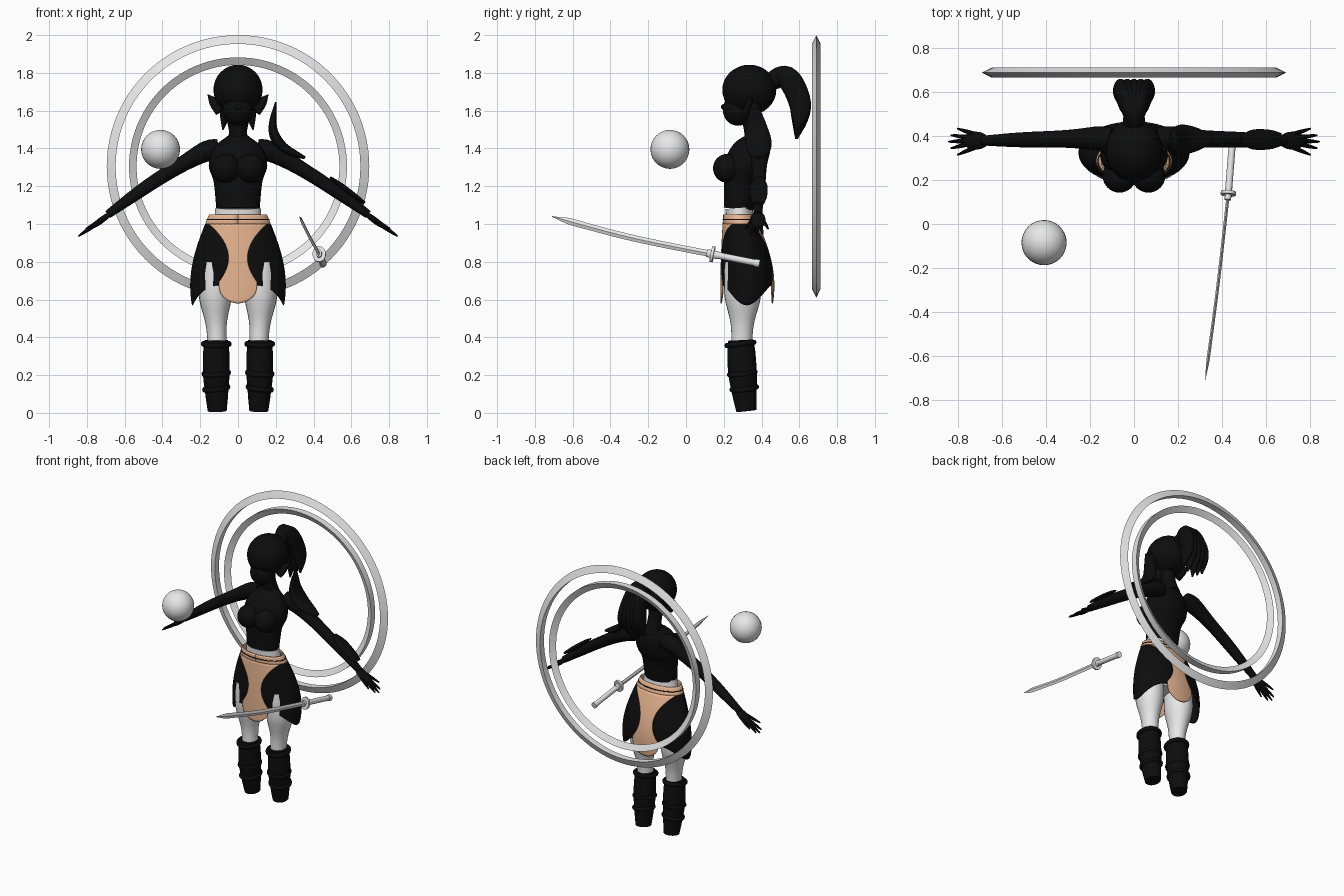
import bpy
import math
from mathutils import Vector

default_cube = bpy.data.objects.get("Cube")
if default_cube:
    bpy.data.objects.remove(default_cube, do_unlink=True)

ACROSS, DEPTH = Vector((1, 0, 0)), Vector((0, 1, 0))


def make_material(name, *rgb):
    material = bpy.data.materials.new(name)
    material.use_nodes = True
    material.diffuse_color = (*rgb, 1)
    shader = material.node_tree.nodes["Principled BSDF"]
    shader.inputs["Base Color"].default_value = (*rgb, 1)
    return material


BLACK = make_material("near_black", 0.004, 0.004, 0.004)
GREY = make_material("pale_grey", 0.8, 0.8, 0.8)
PEACH = make_material("peach", 0.8, 0.46, 0.28)


def build(name, verts, faces, material):
    mesh = bpy.data.meshes.new(name)
    mesh.from_pydata(verts, [], faces)
    mesh.materials.append(material)
    mesh.shade_smooth()
    mesh.set_sharp_from_angle(angle=math.radians(40))
    part = bpy.data.objects.new(name, mesh)
    bpy.context.collection.objects.link(part)
    return part


def grid_faces(rows, cols, wrap_cols=False, wrap_rows=False):
    return [(row * cols + col, row * cols + (col + 1) % cols,
             (row + 1) % rows * cols + (col + 1) % cols, (row + 1) % rows * cols + col)
            for row in range(rows if wrap_rows else rows - 1)
            for col in range(cols if wrap_cols else cols - 1)]


def along(keys, t):
    """Smooth curve through evenly spaced keys (numbers or vectors)."""
    last = len(keys) - 1
    index = min(int(t * last), last - 1)
    f = t * last - index
    a, b, c, d = (keys[max(0, min(last, index + step))] for step in (-1, 0, 1, 2))
    return (b * 2 + (c - a) * f + (a * 2 - b * 5 + c * 4 - d) * f * f
            + (b * 3 - a - c * 3 + d) * f ** 3) * 0.5


def tube(name, material, path, radii, flat=1, ref=ACROSS, sides=24, steps=20):
    """Elliptical tube; radii run along ref, the other radius is flat times that."""
    path = [Vector(point) for point in path]
    centres = [along(path, step / steps) for step in range(steps + 1)]
    verts = []
    for step, centre in enumerate(centres):
        tangent = (centres[min(step + 1, steps)] - centres[max(step - 1, 0)]).normalized()
        u = (ref - tangent * ref.dot(tangent)).normalized()
        v = tangent.cross(u) * flat
        radius = max(along(radii, step / steps), 0.001)
        for side in range(sides):
            angle = math.tau * side / sides
            verts.append(centre + (u * math.cos(angle) + v * math.sin(angle)) * radius)
    total = len(verts)
    caps = [tuple(reversed(range(sides))), tuple(range(total - sides, total))]
    return build(name, verts, grid_faces(steps + 1, sides, wrap_cols=True) + caps, material)


def finish(name, material, scale):
    part = bpy.context.object
    part.name, part.scale = name, scale
    part.data.materials.append(material)
    part.data.shade_smooth()


def ball(name, material, location, scale):
    bpy.ops.mesh.primitive_uv_sphere_add(radius=1, location=location)
    finish(name, material, scale)


# Wedge-section rings behind the figure
def ring(name, tip, base, segments=96):
    verts = [(radius * math.cos(angle), 0.69 + offset, 1.305 + radius * math.sin(angle))
             for angle in (math.tau * step / segments for step in range(segments))
             for radius, offset in ((tip, 0), (base, 0.023), (base, -0.023))]
    build(name, verts, grid_faces(segments, 3, True, True), GREY)


ring("outer_ring", 0.695, 0.648)
ring("inner_ring", 0.537, 0.577)
ball("floating_orb", GREY, (-0.41, -0.085, 1.395), [0.103] * 3)

# Sword
guard = Vector((0.43, 0.14, 0.84))
grip_end = Vector((0.45, 0.39, 0.79))
grip = grip_end - guard
tube("sword_blade", GREY, [(0.325, -0.71, 1.04), (0.38, -0.3, 0.93), guard],
     [0] + [0.007] * 7, flat=2.4, sides=4)
tube("sword_guard", GREY, [guard - grip * 0.03, guard + grip * 0.03], [0.035] * 2, flat=1.2)
tube("sword_collar", GREY, [guard - grip * 0.12, guard + grip * 0.12], [0.015] * 2, flat=1.4)
tube("sword_grip", GREY, [guard, grip_end], [0.016] * 2, flat=1.1)
tube("sword_pommel", GREY, [guard + grip * 0.9, grip_end], [0.019] * 2, flat=1.1)

# Torso, neck and pelvis
tube("torso", BLACK, [(0, 0.28, 1.08), (0, 0.3, 1.27), (0, 0.37, 1.46)],
     [0.115, 0.12, 0.13, 0.155, 0.13, 0.06], flat=0.7)
tube("pelvis", GREY, [(0, 0.28, 1.085), (0, 0.31, 0.72)], [0.12, 0.13, 0.17, 0.18, 0.1], flat=0.6)
tube("neck", BLACK, [(0, 0.37, 1.42), (0, 0.33, 1.6)], [0.06, 0.045, 0.05])

# Head and hair
ball("head", BLACK, (0, 0.335, 1.71), (0.13, 0.143, 0.133))
ball("face", BLACK, (0, 0.275, 1.605), (0.08, 0.08, 0.085))
ball("nose", BLACK, (0, 0.2, 1.62), [0.015] * 3)
ball("hair_tie", BLACK, (0, 0.475, 1.765), [0.05] * 3)
for lock in range(5):
    fan = (lock - 2) / 2
    tip_z = 1.45 + abs(fan) * 0.05
    tube(f"ponytail_lock_{lock + 1}", BLACK,
         [(0, 0.45, 1.765), (fan * 0.03, 0.54, 1.77), (fan * 0.06, 0.605, 1.63), (fan * 0.08, 0.585, tip_z)],
         [0.025, 0.035, 0.036, 0.03, 0.004], flat=1.7)

# Limbs and paired parts
for side, s in (("left", 1), ("right", -1)):
    ball(f"{side}_breast", BLACK, (s * 0.066, 0.22, 1.295), [0.077] * 3)
    tube(f"{side}_ear", BLACK, [(s * 0.09, 0.32, 1.6), (s * 0.16, 0.35, 1.685)],
         [0.02, 0.016, 0.001], flat=1.7, ref=DEPTH)
    tube(f"{side}_arm", BLACK,
         [(s * 0.1, 0.39, 1.4), (s * 0.2, 0.39, 1.37), (s * 0.45, 0.385, 1.22), (s * 0.69, 0.38, 1.05)],
         [0.05, 0.055, 0.04, 0.034, 0.022], ref=DEPTH)
    tube(f"{side}_palm", BLACK, [(s * 0.67, 0.38, 1.06), (s * 0.77, 0.38, 0.985)],
         [0.023, 0.038, 0.04, 0.025], flat=0.4, ref=DEPTH)
    for finger in range(5):
        spread = finger - 2
        root = (s * (0.75 - 0.01 * spread ** 2), 0.38 + 0.012 * spread, 1 + 0.007 * spread ** 2)
        tip = (s * (0.845 - 0.01 * spread ** 2), 0.375 + 0.03 * spread, 0.935 + 0.01 * spread ** 2)
        tube(f"{side}_finger_{finger + 1}", BLACK, [root, tip], [0.012, 0.01, 0.004],
             ref=DEPTH, sides=8, steps=6)
    tube(f"{side}_leg", GREY, [(s * 0.12, 0.3, 0.8), (s * 0.12, 0.3, 0.6), (s * 0.11, 0.295, 0.35)],
         [0.085, 0.09, 0.085, 0.055, 0.05], flat=1.1)
    tube(f"{side}_boot", BLACK, [(s * 0.115, 0.29, 0.385), (s * 0.115, 0.3, 0.2), (s * 0.11, 0.32, 0.01)],
         [0.063, 0.07, 0.07, 0.06, 0.05], flat=1.07)
    for fold, height in enumerate((0.365, 0.21, 0.13)):
        bpy.ops.mesh.primitive_torus_add(
            location=(s * 0.115, 0.288 + 0.01 * fold, height), rotation=(0.12, s * 0.06 * fold, 0),
            major_radius=0.07 - 0.003 * fold, minor_radius=0.011)
        finish(f"{side}_boot_fold_{fold + 1}", BLACK, (1, 1.05, 1.2))

# Armour on the left arm
tube("shoulder_guard", BLACK,
     [(0.2, 0.36, 1.645), (0.185, 0.375, 1.5), (0.24, 0.385, 1.405), (0.355, 0.385, 1.35)],
     [0.01, 0.05, 0.07, 0.06, 0.02], flat=0.4, ref=DEPTH)
tube("forearm_plate", BLACK, [(0.487, 0.385, 1.248), (0.67, 0.385, 1.11)],
     [0.02, 0.045, 0.045, 0.03], flat=0.3, ref=DEPTH)


# Skirt: four panels and a waistband on one flared surface
def flare(z):
    return math.sin((1.05 - z) / 0.24)


def half_width(z):
    return 0.15 + 0.1 * flare(z)


def seam_angle(z):
    """Angle where the peach panel meets the black one."""
    panel = 0.05 + 3.2 * (z - 0.82) ** 2
    if z < 0.82:
        panel = min(panel, 0.1)
    return math.asin(min(1, panel / half_width(z)))


def skirt_part(name, material, top, hem, angle, cols=32, rows=32, grow=0):
    verts = []
    for row in range(rows + 1):
        for col in range(cols + 1):
            w = col / cols
            z = top + (hem(w) - top) * row / rows
            theta = angle(w, seam_angle(z))
            half_depth = 0.08 + 0.06 * flare(z) + grow
            verts.append(((half_width(z) + grow) * math.sin(theta),
                          0.28 + 0.045 * flare(z) - half_depth * math.cos(theta), z))
    part = build(name, verts, grid_faces(rows + 1, cols + 1), material)
    thickness = part.modifiers.new("thickness", "SOLIDIFY")
    thickness.thickness, thickness.offset = 0.006, 0


def panel_hem(w):
    return 0.665 - 0.085 * math.sqrt(abs(math.sin(math.pi * w)))


def side_hem(w):
    return 0.675 - 0.105 * math.sin(math.pi * w) ** 2


def full_turn(w, seam):
    return w * math.tau


skirt_part("skirt_front", PEACH, 1, panel_hem, lambda w, seam: (2 * w - 1) * seam)
skirt_part("skirt_back", PEACH, 1, panel_hem, lambda w, seam: math.pi + (2 * w - 1) * seam)
for side, s in (("left", 1), ("right", -1)):
    skirt_part(f"skirt_{side}", BLACK, 1, side_hem,
               lambda w, seam: s * (seam + w * (math.pi - 2 * seam)))
skirt_part("waistband", PEACH, 1.05, lambda w: 0.998, full_turn, rows=4)
skirt_part("waistband_line", BLACK, 1.026, lambda w: 1.02, full_turn, rows=1, grow=0.002)
